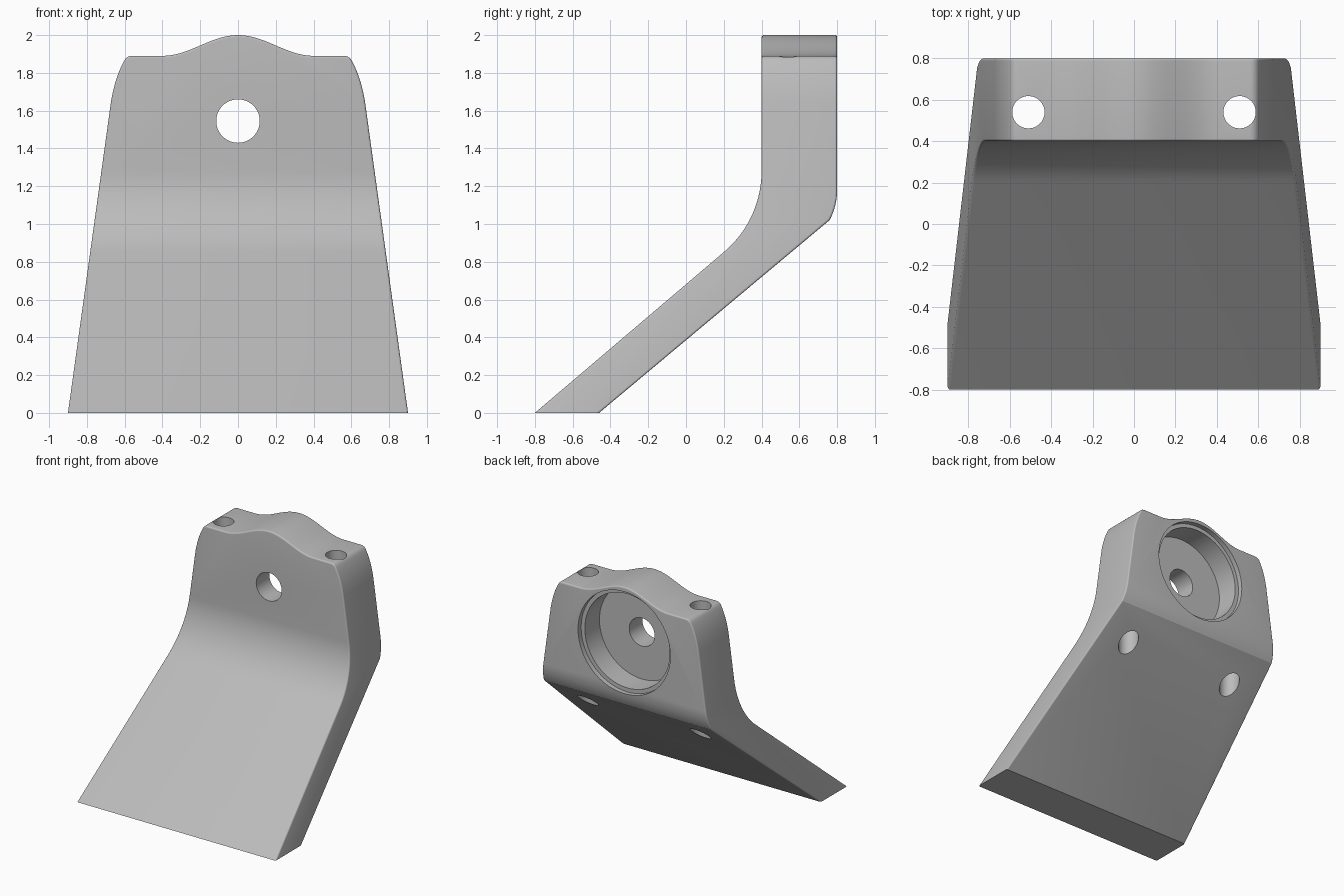
import bpy, bmesh, math
from mathutils import Vector, Matrix

cube = bpy.data.objects.get("Cube")
if cube:
    bpy.data.objects.remove(cube, do_unlink=True)

grey = bpy.data.materials.new("plain grey")
grey.use_nodes = True
grey.diffuse_color = (0.5, 0.5, 0.5, 1)
grey.node_tree.nodes["Principled BSDF"].inputs["Base Color"].default_value = (0.5, 0.5, 0.5, 1)


def make_object(name, bm):
    bmesh.ops.recalc_face_normals(bm, faces=bm.faces)
    mesh = bpy.data.meshes.new(name)
    bm.to_mesh(mesh)
    bm.free()
    mesh.materials.append(grey)
    obj = bpy.data.objects.new(name, mesh)
    bpy.context.collection.objects.link(obj)
    return obj


def extrude_profile(name, points, shift):
    """Solid swept along the shift vector and centred on it."""
    bm = bmesh.new()
    face = bm.faces.new([bm.verts.new(Vector(p) - shift / 2) for p in points])
    new = bmesh.ops.extrude_face_region(bm, geom=[face], use_keep_orig=True)["geom"]
    bmesh.ops.translate(bm, vec=shift, verts=[v for v in new if isinstance(v, bmesh.types.BMVert)])
    return make_object(name, bm)


def cylinder(name, centre, radius, depth, axis):
    bm = bmesh.new()
    turn = Matrix.Rotation(math.pi / 2, 4, "X") if axis == "Y" else Matrix()
    bmesh.ops.create_cone(bm, cap_ends=True, segments=64, radius1=radius, radius2=radius,
                          depth=depth, matrix=Matrix.Translation(centre) @ turn)
    return make_object(name, bm)


def combine(obj, cutter, operation):
    mod = obj.modifiers.new(operation.title(), "BOOLEAN")
    mod.operation, mod.solver, mod.object = operation, "EXACT", cutter
    bpy.context.view_layer.objects.active = obj
    bpy.ops.object.modifier_apply(modifier=mod.name)
    bpy.data.objects.remove(cutter, do_unlink=True)


def arc(cy, cz, radius, start, end, steps):
    angles = [math.radians(start + (end - start) * i / steps) for i in range(steps + 1)]
    return [(cy + radius * math.cos(a), cz + radius * math.sin(a)) for a in angles]


def bezier(a, b, c, steps):
    a, b, c = Vector(a), Vector(b), Vector(c)
    return [tuple(a * (1 - t) ** 2 + b * 2 * t * (1 - t) + c * t * t)
            for t in (i / steps for i in range(steps + 1))]


# Bent plate seen from the side
side = [(-0.8, 0), (-0.46, 0)]
side += arc(0.46, 1.18, 0.34, -28, 0, 8)
side += [(0.8, 2.2), (0.4, 2.2)]
side += arc(-0.16, 1.28, 0.56, 0, -50, 20)
bracket = extrude_profile("bracket", [(0, y, z) for y, z in side], Vector((2.4, 0, 0)))

# Tapered outline with rounded shoulders and a crown
half = [(0.914, -0.1)]
half += bezier((0.672, 1.65), (0.65, 1.78), (0.602, 1.865), 10)
half += bezier((0.602, 1.865), (0.588, 1.89), (0.56, 1.89), 5)[1:]
for i in range(16):
    x = 0.4 * (1 - i / 16)
    half.append((x, 1.89 + 0.055 * (1 + math.cos(math.pi * x / 0.4))))
outline = half + [(0, 2)] + [(-x, z) for x, z in reversed(half)]
combine(bracket, extrude_profile("outline", [(x, 0, z) for x, z in outline],
                                 Vector((0, 2.4, 0))), "INTERSECT")

# Softened outer edges, with the foot left crisp
bm = bmesh.new()
bm.from_mesh(bracket.data)
edges = [e for e in bm.edges if len(e.link_faces) == 2
         and e.calc_face_angle() > math.radians(50)
         and max(v.co.z for v in e.verts) > 0.01]
bmesh.ops.bevel(bm, geom=edges, offset=0.012, segments=6, profile=0.5,
                affect="EDGES", clamp_overlap=False)
bm.to_mesh(bracket.data)
bm.free()

# Rear recess with a shallow lip, and the central through hole
combine(bracket, cylinder("lip", (0, 0.86, 1.545), 0.418, 0.2, "Y"), "DIFFERENCE")
combine(bracket, cylinder("recess", (0, 0.765, 1.545), 0.385, 0.39, "Y"), "DIFFERENCE")
combine(bracket, cylinder("centre_hole", (0, 0.5, 1.545), 0.115, 1, "Y"), "DIFFERENCE")

# Vertical bolt holes
for sign in (-1, 1):
    combine(bracket, cylinder("bolt_hole", (sign * 0.51, 0.54, 1.3), 0.078, 2, "Z"), "DIFFERENCE")

bpy.ops.object.select_all(action="DESELECT")
bracket.select_set(True)
bpy.context.view_layer.objects.active = bracket
bpy.ops.object.shade_smooth_by_angle(angle=math.radians(20))
